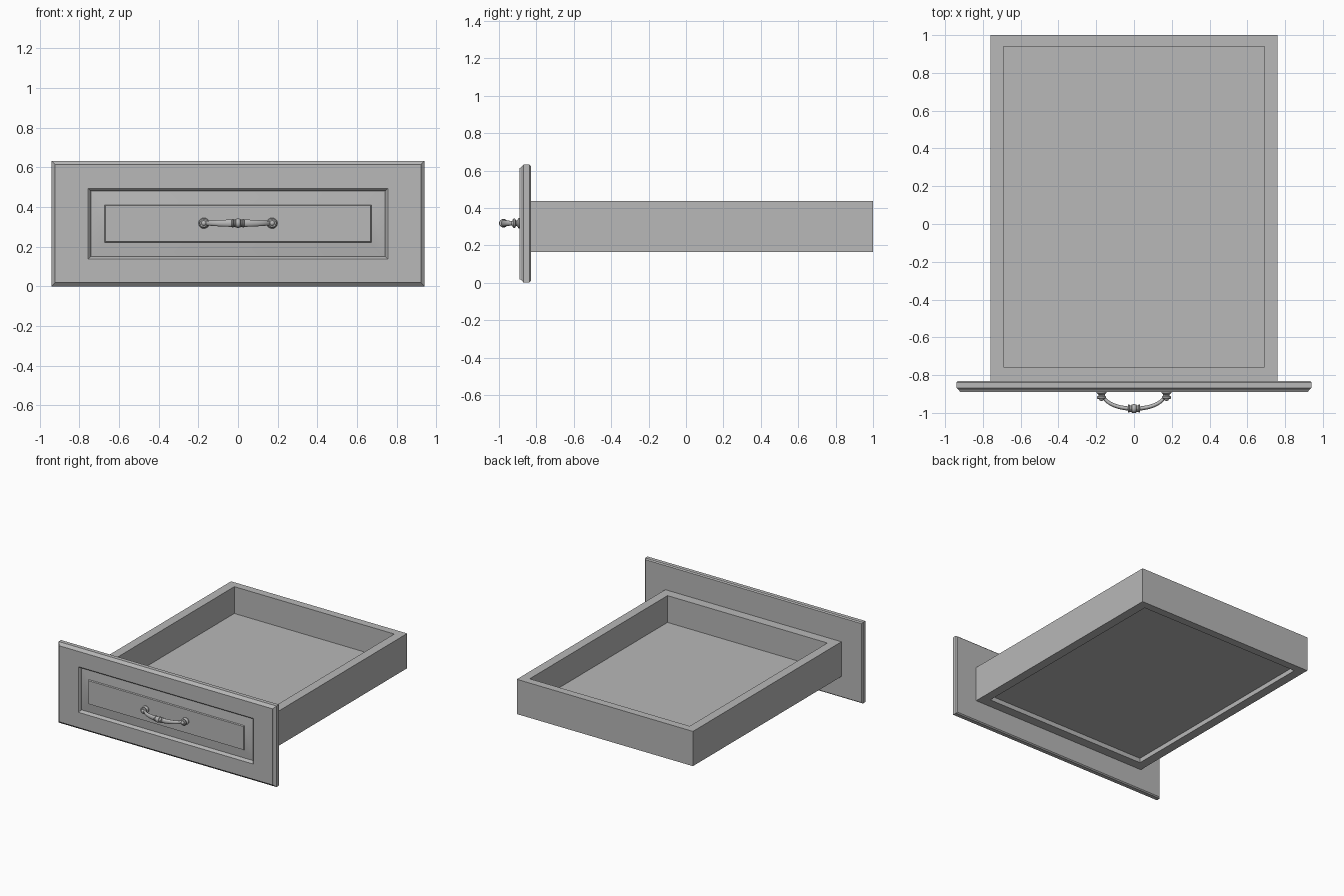
import bpy
import bmesh
from math import sin, cos, pi, radians
from mathutils import Vector

old = bpy.data.objects.get("Cube")
if old:
    bpy.data.objects.remove(old)

# Single painted finish
grey = bpy.data.materials.new("plain grey")
grey.use_nodes = True
colour = (0.48, 0.48, 0.48, 1)
grey.diffuse_color = colour
grey.node_tree.nodes["Principled BSDF"].inputs["Base Color"].default_value = colour


def loft(name, rings, cap=True, smooth=None):
    """Skin a list of closed point rings and cap both ends."""
    bm = bmesh.new()
    loops = [[bm.verts.new(p) for p in ring] for ring in rings]
    for a, b in zip(loops, loops[1:]):
        for i in range(len(a)):
            j = (i + 1) % len(a)
            bm.faces.new((a[i], a[j], b[j], b[i]))
    if cap:
        bm.faces.new(loops[0])
        bm.faces.new(loops[-1])
    bmesh.ops.recalc_face_normals(bm, faces=bm.faces)
    mesh = bpy.data.meshes.new(name)
    bm.to_mesh(mesh)
    bm.free()
    mesh.materials.append(grey)
    obj = bpy.data.objects.new(name, mesh)
    bpy.context.collection.objects.link(obj)
    if smooth:
        bpy.ops.object.select_all(action='DESELECT')
        obj.select_set(True)
        bpy.context.view_layer.objects.active = obj
        bpy.ops.object.shade_smooth_by_angle(angle=radians(smooth))
    return obj


CORNERS = ((-1, -1), (1, -1), (1, 1), (-1, 1))


def flat_rect(hx, y0, y1, z):
    return [(sx * hx, y0 if sy < 0 else y1, z) for sx, sy in CORNERS]


def upright_rect(hx, hz, y, zc=0.316):
    return [(sx * hx, y, zc + sz * hz) for sx, sz in CORNERS]


def lathe(name, profile, centre, axis, sides=20):
    """Turn (radius, distance) pairs about the x or y axis."""
    rings = []
    for r, d in profile:
        ring = []
        for k in range(sides):
            u, v = r * cos(2 * pi * k / sides), r * sin(2 * pi * k / sides)
            ring.append(Vector(centre) + Vector((d, u, v) if axis == "x" else (u, d, v)))
        rings.append(ring)
    return loft(name, rings, smooth=40)


# Drawer box: closed ring of four walls
OUT, INN = (0.76, -0.835, 1.0), (0.69, -0.757, 0.94)
BOTTOM, TOP = 0.165, 0.436
loft("drawer_walls", [flat_rect(*OUT, BOTTOM), flat_rect(*OUT, TOP),
                      flat_rect(*INN, TOP), flat_rect(*INN, BOTTOM),
                      flat_rect(*OUT, BOTTOM)], cap=False)

# Floor board set up inside the walls
loft("drawer_floor", [flat_rect(*INN, 0.20), flat_rect(*INN, 0.227)])

# Front panel: moulded rim, flat frame, recess and raised field
panel = [(0.932, 0.308, -0.83), (0.94, 0.316, -0.838), (0.94, 0.316, -0.868),
         (0.924, 0.300, -0.882), (0.921, 0.297, -0.89),
         (0.755, 0.178, -0.89), (0.748, 0.171, -0.884), (0.742, 0.165, -0.866),
         (0.672, 0.095, -0.879), (0.668, 0.091, -0.888)]
loft("front_panel", [upright_rect(*p) for p in panel], smooth=25)

# Handle mounts, turned and mirrored
HZ = 0.318
mount = [(0.026, -0.878), (0.027, -0.894), (0.022, -0.899), (0.015, -0.904),
         (0.015, -0.909), (0.024, -0.914), (0.025, -0.921), (0.019, -0.927),
         (0.013, -0.927), (0.010, -0.933), (0.004, -0.936)]
for side, x in (("right", -0.172), ("left", 0.172)):
    lathe("handle_mount_" + side, mount, (x, 0, HZ), "y")

# Bowed grip: oval section swept along a half ellipse, swelling to the middle
STEPS, SIDES = 32, 14
bow = []
for i in range(STEPS + 1):
    t = pi * i / STEPS
    centre = Vector((0.162 * cos(t), -0.903 - 0.075 * sin(t), HZ))
    normal = Vector((cos(t) / 0.162, -sin(t) / 0.075, 0)).normalized()
    thick, tall = 0.008 + 0.003 * sin(t), 0.011 + 0.008 * sin(t) ** 2
    bow.append([centre + normal * thick * cos(2 * pi * k / SIDES)
                + Vector((0, 0, tall * sin(2 * pi * k / SIDES))) for k in range(SIDES)])
loft("handle_grip", bow, smooth=40)

# Ringed collar at the middle of the grip
half = [(0.016, 0.033), (0.021, 0.030), (0.021, 0.024), (0.017, 0.021),
        (0.017, 0.014), (0.022, 0.011), (0.023, 0.005)]
collar = [(r, -d) for r, d in half] + half[::-1]
lathe("handle_collar", collar, (0, -0.977, HZ), "x")
